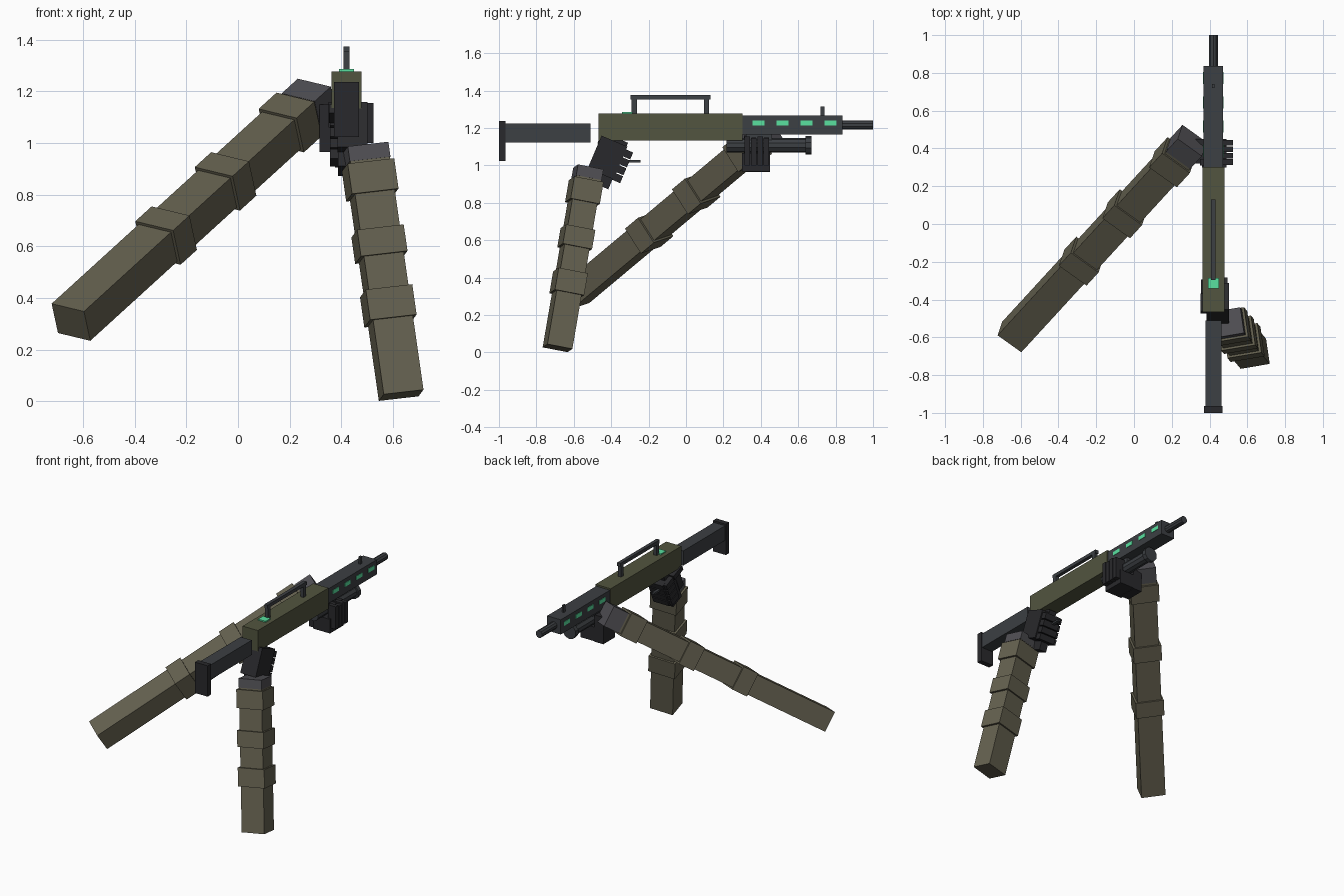
import bpy, math
from mathutils import Matrix, Vector

if "Cube" in bpy.data.objects:
    bpy.data.objects.remove(bpy.data.objects["Cube"])


def material(name, rgb):
    m = bpy.data.materials.new(name)
    m.diffuse_color = (*rgb, 1)
    m.use_nodes = True
    m.node_tree.nodes["Principled BSDF"].inputs["Base Color"].default_value = m.diffuse_color
    return m


SLEEVE = material("sleeve_cloth", (0.13, 0.12, 0.08))
OLIVE = material("olive_shell", (0.085, 0.09, 0.05))
METAL = material("dark_metal", (0.045, 0.05, 0.056))
GLOVE = material("glove_black", (0.022, 0.022, 0.025))
CUFF = material("cuff_grey", (0.08, 0.078, 0.088))
GLOW = material("green_light", (0.1, 0.75, 0.35))
X = 0.42  # centre line of the weapon


def box(name, center, size, mat, rot=None):
    """Box by centre and full size, with an optional 3x3 rotation."""
    bpy.ops.mesh.primitive_cube_add(size=1)
    ob = bpy.context.object
    ob.name = name
    r = rot.to_4x4() if rot else Matrix()
    ob.matrix_world = Matrix.Translation(center) @ r @ Matrix.Diagonal((*size, 1))
    ob.data.materials.append(mat)
    return ob


def span(name, x, y, z, mat):
    """Upright box given by its (min, max) on each axis."""
    pairs = (x, y, z)
    return box(name, [(a + b) / 2 for a, b in pairs], [b - a for a, b in pairs], mat)


def tube(name, y0, y1, z, radius, mat, sides=10):
    bpy.ops.mesh.primitive_cylinder_add(vertices=sides, radius=radius, depth=y1 - y0,
                                        location=(X, (y0 + y1) / 2, z),
                                        rotation=(math.pi / 2, 0, 0))
    bpy.context.object.name = name
    bpy.context.object.data.materials.append(mat)


def mid(w):
    return (X - w / 2, X + w / 2)


# Receiver, stock and handguard
span("receiver", mid(0.116), (-0.467, 0.302), (1.134, 1.278), OLIVE)
span("stock", mid(0.084), (-0.966, -0.51), (1.123, 1.224), METAL)
span("butt_plate", mid(0.097), (-1.0, -0.964), (1.024, 1.236), GLOVE)
span("handguard", mid(0.104), (0.302, 0.837), (1.166, 1.267), METAL)
for i in range(4):
    y = 0.388 + i * 0.128
    span(f"light_slot_{i}", mid(0.11), (y - 0.032, y + 0.032), (1.213, 1.24), GLOW)
span("status_light", mid(0.058), (-0.341, -0.286), (1.276, 1.286), GLOW)

# Barrel, sight and carry handle
tube("barrel", 0.83, 1.0, 1.216, 0.025, METAL)
span("front_sight", mid(0.013), (0.72, 0.74), (1.26, 1.316), METAL)
span("handle_bar", mid(0.024), (-0.297, 0.131), (1.352, 1.375), METAL)
for name, y in (("rear", -0.277), ("front", 0.11)):
    span(f"handle_post_{name}", mid(0.024), (y - 0.014, y + 0.014), (1.27, 1.355), METAL)

# Tube below the handguard
tube("lower_tube", 0.217, 0.65, 1.107, 0.039, METAL)
tube("lower_tube_cap", 0.64, 0.67, 1.107, 0.05, METAL)
span("tube_mount", mid(0.05), (0.32, 0.46), (1.12, 1.17), METAL)


def arm(side, base, top, u, rings, cuff):
    """Square sleeve from base to top with raised folds and a cuff."""
    base, top = Vector(base), Vector(top)
    length = (top - base).length
    d = (top - base).normalized()
    v = d.cross(Vector(u)).normalized()
    rot = Matrix((v.cross(d), v, d)).transposed()

    def part(name, t0, t1, grow, mat):
        box(f"{side}_{name}", base + d * (t0 + t1) / 2,
            (0.157 * grow, 0.137 * grow, t1 - t0), mat, rot)

    part("sleeve", 0, cuff, 1, SLEEVE)
    part("cuff", cuff, length, 1.02, CUFF)
    for i, (t, h) in enumerate(rings):
        part(f"sleeve_fold_{i}", t - h / 2, t + h / 2, 1.17, SLEEVE)


arm("left", (-0.647, -0.598, 0.306), (0.308, 0.442, 1.176), (0.127, -0.09, -0.03),
    [(0.64, 0.11), (1.04, 0.11), (1.475, 0.12)], 1.55)
arm("right", (0.632, -0.687, 0.023), (0.494, -0.522, 0.983), (0.155, 0.026, 0.018),
    [(0.355, 0.12), (0.6, 0.105), (0.855, 0.12)], 0.925)

# Left hand cradling the lower tube
span("left_palm", (0.36, 0.49), (0.3, 0.45), (0.968, 1.065), GLOVE)
span("left_hand_heel", (0.315, 0.38), (0.32, 0.45), (0.965, 1.15), GLOVE)
span("left_thumb", (0.35, 0.385), (0.31, 0.345), (1.06, 1.16), GLOVE)
for i in range(4):
    y = 0.328 + i * 0.034
    span(f"left_finger_{i}", (0.465, 0.525), (y - 0.015, y + 0.015),
         (1.0, 1.155 - 0.008 * (i % 2)), GLOVE)
    span(f"left_fingertip_{i}", (0.45, 0.49), (y - 0.013, y + 0.013), (1.12, 1.15), GLOVE)

# Right hand around the tilted pistol grip
tilt = Matrix.Rotation(math.radians(-23), 3, 'X')
hub = Vector((0, -0.405, 1.025))


def grip_part(name, x, dy, dz, size, mat=GLOVE):
    box(name, hub + Vector((x, 0, 0)) + tilt @ Vector((0, dy, dz)), size, mat, tilt)


grip_part("pistol_grip", 0.415, 0.0, -0.01, (0.055, 0.1, 0.27))
grip_part("right_palm", 0.465, -0.02, 0.01, (0.075, 0.15, 0.19))
grip_part("right_hand_heel", 0.44, -0.07, 0.0, (0.11, 0.05, 0.17))
grip_part("right_thumb", 0.37, -0.05, 0.075, (0.035, 0.1, 0.035))
for i in range(4):
    z = 0.068 - i * 0.046
    grip_part(f"right_finger_{i}", 0.435, 0.073, z, (0.12, 0.045, 0.04))
    grip_part(f"right_fingertip_{i}", 0.373, 0.045, z, (0.035, 0.08, 0.038))
span("trigger_guard", mid(0.02), (-0.33, -0.243), (1.015, 1.028), METAL)
